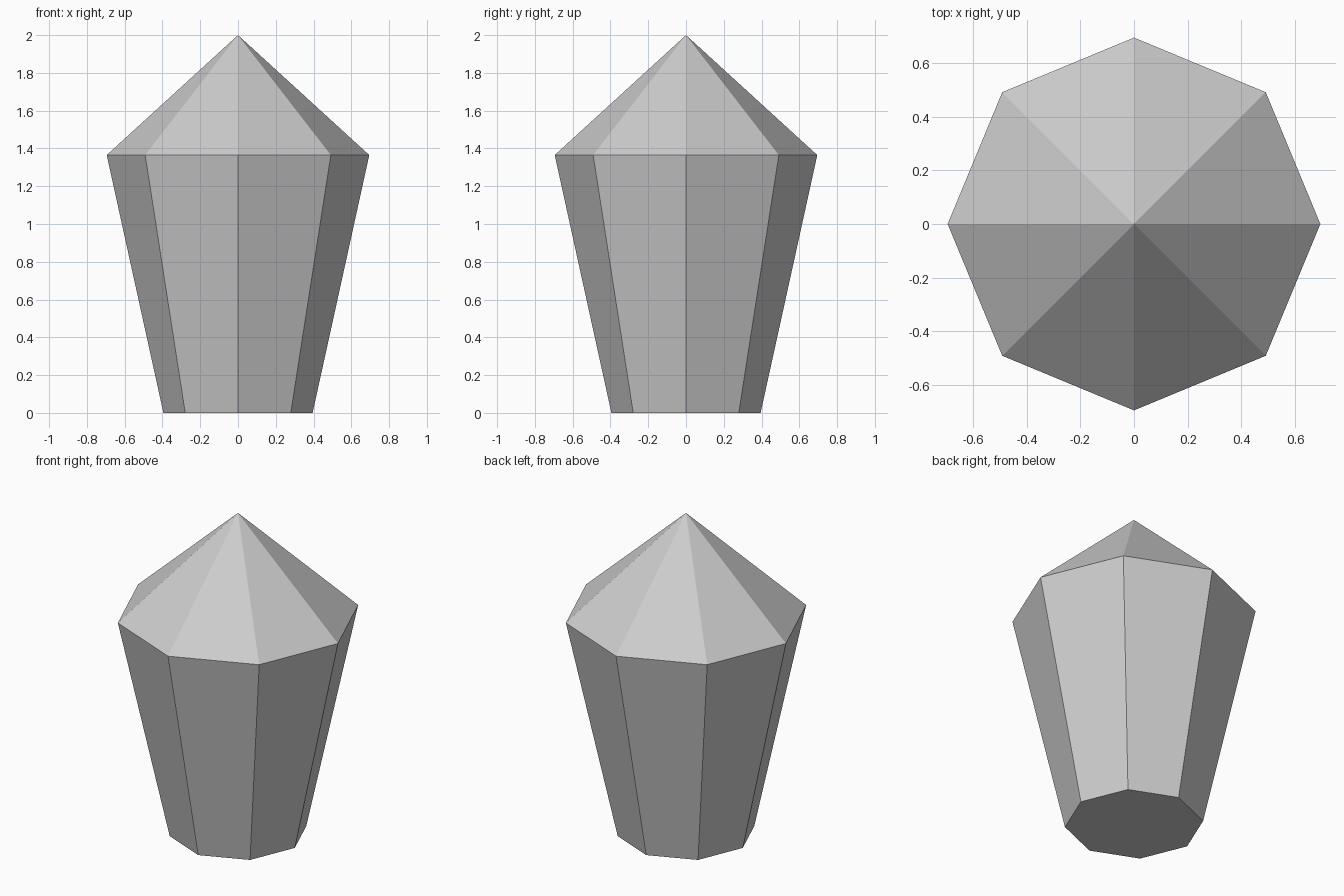
import bpy
import bmesh
from math import cos, sin, tau

SIDES = 8
BASE_RADIUS, RIM_RADIUS = 0.395, 0.695
RIM_HEIGHT, TIP_HEIGHT = 1.365, 2.0

cube = bpy.data.objects.get("Cube")
if cube:
    bpy.data.objects.remove(cube, do_unlink=True)

# Plain light grey
grey = bpy.data.materials.new("light_grey")
grey.use_nodes = True
colour = (0.61, 0.61, 0.61, 1)
grey.diffuse_color = colour
grey.node_tree.nodes["Principled BSDF"].inputs["Base Color"].default_value = colour


def ring(bm, radius, z):
    angles = [tau * i / SIDES for i in range(SIDES)]
    return [bm.verts.new((radius * cos(a), radius * sin(a), z)) for a in angles]


# Tapered shaft with a flat base and a pointed cap, as one closed crystal
bm = bmesh.new()
base = ring(bm, BASE_RADIUS, 0)
rim = ring(bm, RIM_RADIUS, RIM_HEIGHT)
tip = bm.verts.new((0, 0, TIP_HEIGHT))
bm.faces.new(base[::-1])
for i in range(SIDES):
    j = (i + 1) % SIDES
    bm.faces.new((base[i], base[j], rim[j], rim[i]))
    bm.faces.new((rim[i], rim[j], tip))
bmesh.ops.recalc_face_normals(bm, faces=bm.faces)

mesh = bpy.data.meshes.new("crystal")
bm.to_mesh(mesh)
bm.free()
mesh.materials.append(grey)
crystal = bpy.data.objects.new("crystal", mesh)
bpy.context.collection.objects.link(crystal)
